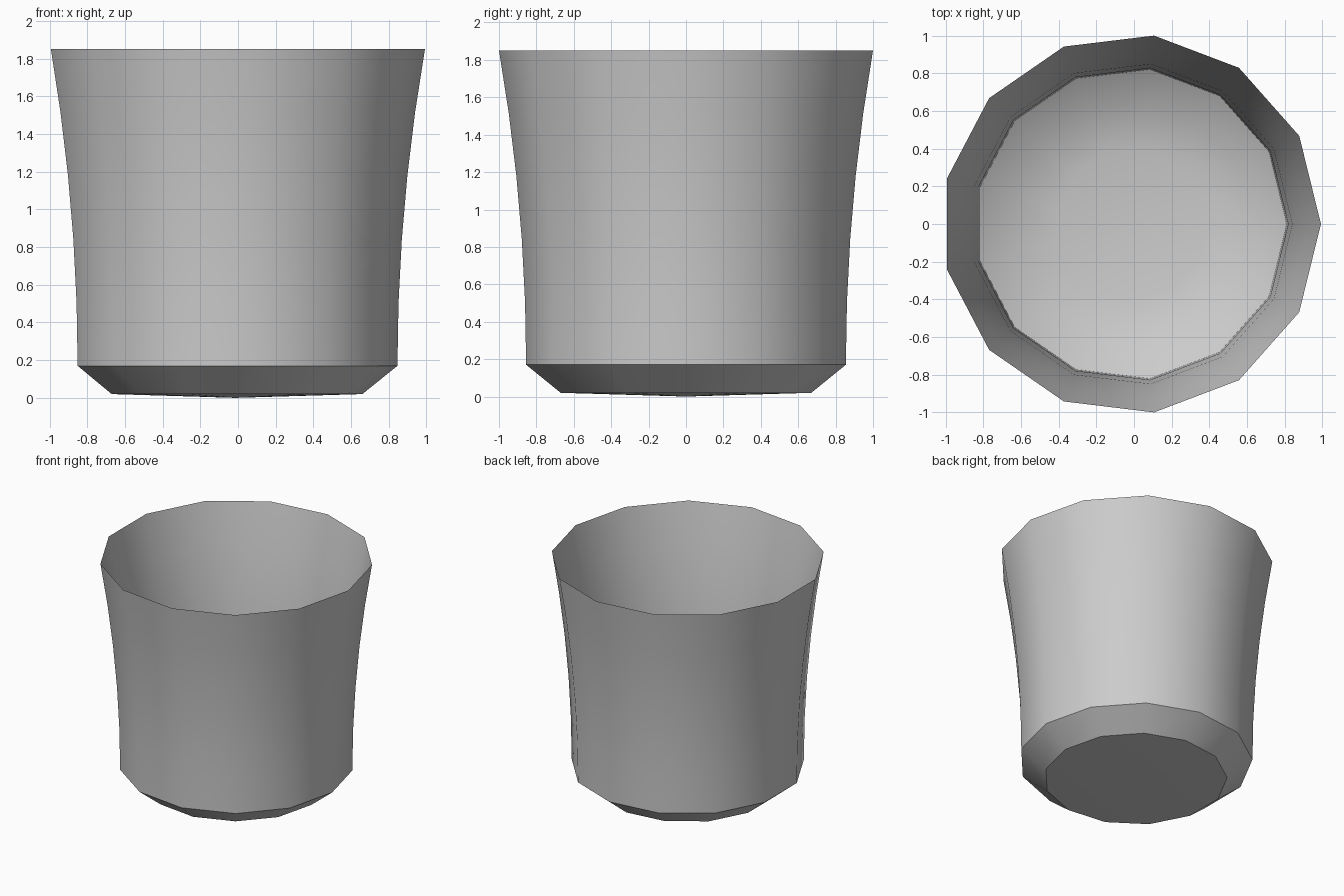
import bpy, bmesh, math

if "Cube" in bpy.data.objects:
    bpy.data.objects.remove(bpy.data.objects["Cube"])

SIDES = 13
CENTRE_X = -0.015
STEPS = 5

# Wall flares quadratically from base to rim
def wall(r_base, z_base, r_rim=1.007, z_rim=1.85):
    return [(r_base + (r_rim - r_base) * (i / STEPS) ** 2,
             z_base + (z_rim - z_base) * i / STEPS) for i in range(STEPS + 1)]

# Profile from underside, up the outside, over the thin rim, down to the inner floor
outer = [(0.675, 0.02)] + wall(0.861, 0.17)
inner = wall(0.826, 0.22)[:-1][::-1] + [(0.65, 0.11), (0.4, 0.065)]
profile = outer + inner

bm = bmesh.new()
rings = []
for r, z in profile:
    rings.append([bm.verts.new((CENTRE_X + r * math.cos(math.tau * k / SIDES),
                                r * math.sin(math.tau * k / SIDES), z))
                  for k in range(SIDES)])
for a, b in zip(rings, rings[1:]):
    for k in range(SIDES):
        n = (k + 1) % SIDES
        bm.faces.new((a[k], a[n], b[n], b[k]))

# Underside and inner floor close to centre points
for ring, z in ((rings[0], 0.0), (rings[-1], 0.055)):
    c = bm.verts.new((CENTRE_X, 0, z))
    for k in range(SIDES):
        bm.faces.new((ring[k], ring[(k + 1) % SIDES], c))
bmesh.ops.recalc_face_normals(bm, faces=bm.faces)

mesh = bpy.data.meshes.new("cup")
bm.to_mesh(mesh)
bm.free()
cup = bpy.data.objects.new("cup", mesh)
bpy.context.collection.objects.link(cup)
bpy.context.view_layer.objects.active = cup
cup.select_set(True)
bpy.ops.object.shade_smooth_by_angle(angle=math.radians(30))
